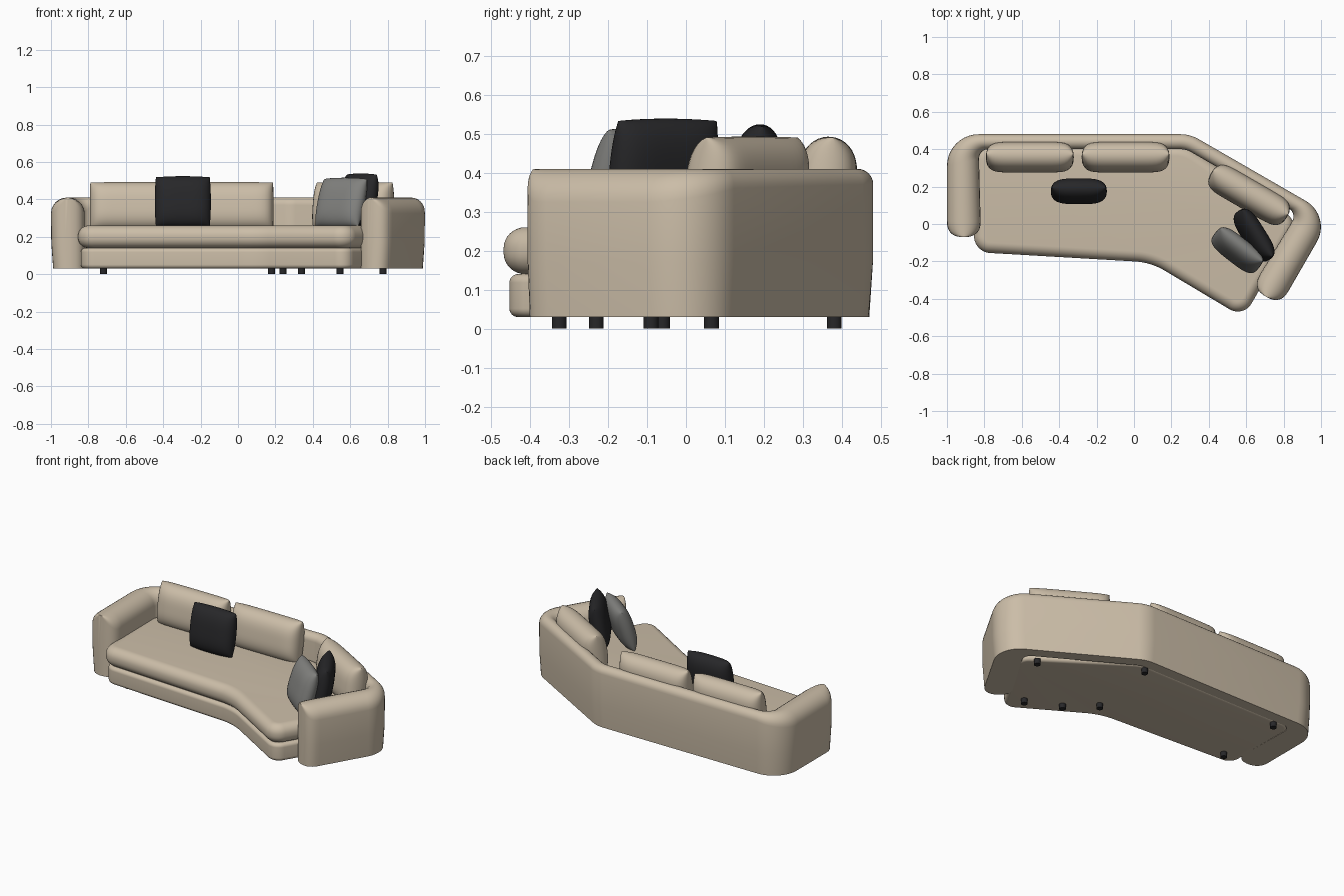
import bpy, bmesh, math
from mathutils import Vector, Matrix

if "Cube" in bpy.data.objects:
    bpy.data.objects.remove(bpy.data.objects["Cube"])


def material(name, rgb):
    m = bpy.data.materials.new(name)
    m.diffuse_color = (*rgb, 1)
    m.use_nodes = True
    m.node_tree.nodes["Principled BSDF"].inputs["Base Color"].default_value = m.diffuse_color
    return m


BEIGE = material("beige_fabric", (0.60, 0.51, 0.39))
BLACK = material("black_fabric", (0.02, 0.02, 0.022))
GREY = material("grey_fabric", (0.22, 0.22, 0.21))


def finish(name, bm, mat, angle=40):
    bmesh.ops.remove_doubles(bm, verts=bm.verts, dist=1e-5)
    bmesh.ops.recalc_face_normals(bm, faces=bm.faces)
    me = bpy.data.meshes.new(name)
    bm.to_mesh(me)
    bm.free()
    me.materials.append(mat)
    ob = bpy.data.objects.new(name, me)
    bpy.context.collection.objects.link(ob)
    bpy.ops.object.select_all(action='DESELECT')
    ob.select_set(True)
    bpy.context.view_layer.objects.active = ob
    bpy.ops.object.shade_smooth_by_angle(angle=math.radians(angle))
    return ob


def fillet(p, a, b, r, n=10):
    """Arc points rounding corner p between neighbours a and b."""
    p, a, b = (Vector((*q, 0)) for q in (p, a, b))
    d1, d2 = (a - p).normalized(), (b - p).normalized()
    half = d1.angle(d2) / 2
    c = p + (d1 + d2).normalized() * (r / math.sin(half))
    t = r / math.tan(half)
    s, e = (p + d1 * t - c).normalized(), (p + d2 * t - c).normalized()
    return [(c + s.slerp(e, i / n) * r).xy for i in range(n + 1)]


def skin(bm, rings):
    """Join closed rings of points and cap both ends."""
    vs = [[bm.verts.new(p) for p in ring] for ring in rings]
    n = len(vs[0])
    for r0, r1 in zip(vs, vs[1:]):
        for i in range(n):
            j = (i + 1) % n
            bm.faces.new((r0[i], r0[j], r1[j], r1[i]))
    bm.faces.new(vs[0])
    bm.faces.new(vs[-1])


# Wraparound shell: thick arms and a thinner bent back, swept as one roll-topped wall
outer = [(-1, -0.07), (-1, 0.48), (0.30, 0.48), (1.058, 0.043), (0.783, -0.433)]
inner = [(-0.82, -0.07), (-0.83, 0.40), (0.279, 0.40), (0.872, 0.058), (0.630, -0.345)]


def rail(pts, radii):
    out = []
    for i, r in enumerate(radii, 1):
        out += fillet(pts[i], pts[i - 1], pts[i + 1], r)
    return out


pairs = list(zip(rail(outer, (0.17, 0.2, 0.16)), rail(inner, (0.05, 0.12, 0.05))))


def arm_end(k, neighbour):
    """Stations from the arm's tip inward, widening from a rounded end."""
    o, i = Vector(outer[k]), Vector(inner[k])
    along = (Vector(outer[neighbour]) - o).normalized()
    mid, half = (o + i) / 2, (o - i) / 2
    res = []
    for j in range(9):
        a = math.pi / 2 * j / 8
        s = max(0.15, math.sin(a) ** 0.8)
        m = mid + along * 0.085 * (1 - math.cos(a) ** 0.8)
        res.append((m + half * s, m - half * s))
    return res


stations = arm_end(0, 1) + pairs + arm_end(4, 3)[::-1]
rings = []
for o, i in stations:
    mid, half = (o + i) / 2, (o - i) / 2
    h = min(half.length, 0.085)
    foot = mid + half * (1 - 0.012 / max(half.length, 0.03))
    ring = [(*foot, 0.03), (*(mid + half * 0.98), 0.17)]
    for j in range(13):
        a = math.pi * j / 12
        ring.append((*(mid + half * math.cos(a)), 0.41 - h + h * math.sin(a)))
    ring.append((*i, 0.03))
    rings.append(ring)
bm = bmesh.new()
skin(bm, rings)
finish("back_and_arms", bm, BEIGE, 50)

# Seat cushion and base share one angled outline
corners = [((-0.855, -0.15), 0.09), ((0.09, -0.205), 0.35), ((0.585, -0.50), 0.085),
           ((0.88, 0.01), 0.08), ((0.28, 0.42), 0.2), ((-0.855, 0.42), 0.08)]
outline = []
for k, (p, r) in enumerate(corners):
    outline += fillet(p, corners[k - 1][0], corners[(k + 1) % len(corners)][0], r)


def offset(pts, d):
    res = []
    for k, p in enumerate(pts):
        t = (pts[(k + 1) % len(pts)] - p).normalized() + (p - pts[k - 1]).normalized()
        t.normalize()
        res.append(p + Vector((-t.y, t.x)) * d)
    return res


def slab(name, inset, z0, z1, r):
    rings = []
    arc = [math.pi / 2 * j / 8 for j in range(9)]
    levels = [(r - r * math.sin(a), z0 + r - r * math.cos(a)) for a in arc]
    levels += [(r - r * math.cos(a), z1 - r + r * math.sin(a)) for a in arc]
    for d, z in levels:
        rings.append([(*p, z) for p in offset(outline, inset + d)])
    bm = bmesh.new()
    skin(bm, rings)
    finish(name, bm, BEIGE)


slab("seat_base", 0.015, 0.03, 0.14, 0.022)
slab("seat_cushion", 0.0, 0.14, 0.26, 0.055)


def pillow(name, centre, size, yaw, tilt, mat, power=4, puff=0.04):
    """Stuffed rectangle, thick in the middle and closing to a seam all round."""
    w, t, h = size
    n = 24
    bm = bmesh.new()
    grid = [math.sin(math.pi / 2 * (2 * i / n - 1)) for i in range(n + 1)]
    xf = (Matrix.Translation(centre) @ Matrix.Rotation(math.radians(yaw), 4, 'Z')
          @ Matrix.Rotation(math.radians(-tilt), 4, 'X'))
    for side in (1, -1):
        vs = []
        for u in grid:
            for v in grid:
                f = max(0, (1 - abs(u) ** power) * (1 - abs(v) ** 3)) ** 0.5
                vs.append(bm.verts.new(xf @ Vector((
                    u * w / 2 * (1 - puff * v * v), side * t / 2 * f,
                    v * h / 2 * (1 - puff * u * u)))))
        m = n + 1
        for i in range(n):
            for j in range(n):
                a = i * m + j
                bm.faces.new((vs[a], vs[a + 1], vs[a + m + 1], vs[a + m]))
    finish(name, bm, mat, 60)


# Back cushions
for name, c, yaw in (("back_cushion_left", (-0.557, 0.357, 0.363), 0),
                     ("back_cushion_middle", (-0.045, 0.357, 0.363), 0),
                     ("back_cushion_right", (0.615, 0.155, 0.363), -30)):
    pillow(name, c, (0.47, 0.155, 0.26), yaw, 8, BEIGE, 8, 0.01)

# Throw pillows
pillow("black_pillow_middle", (-0.295, 0.175, 0.388), (0.30, 0.125, 0.275), 0, 9, BLACK)
pillow("black_pillow_right", (0.642, -0.06, 0.398), (0.31, 0.11, 0.285), -58, 10, BLACK)
pillow("grey_pillow", (0.552, -0.14, 0.383), (0.30, 0.11, 0.275), -38, 17, GREY)

# Feet
for k, (x, y) in enumerate([(-0.72, 0.38), (-0.72, -0.06), (0.24, 0.38), (0.18, -0.09),
                            (0.34, -0.23), (0.545, -0.325), (0.775, 0.065)], 1):
    bm = bmesh.new()
    bmesh.ops.create_cone(bm, cap_ends=True, segments=24, radius1=0.019, radius2=0.019,
                          depth=0.035, matrix=Matrix.Translation((x, y, 0.0175)))
    finish(f"foot_{k}", bm, BLACK)
